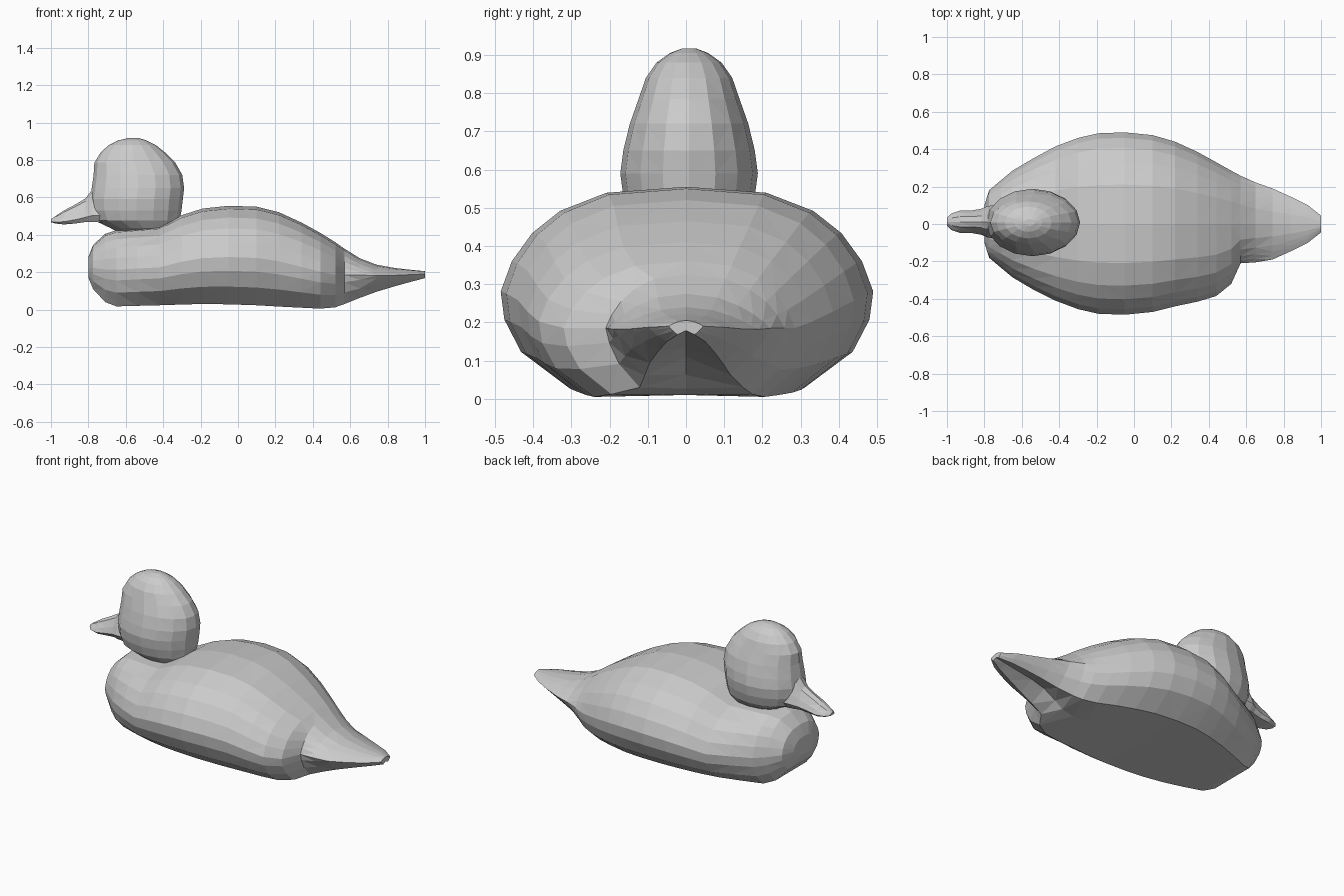
import bpy, bmesh, math

grey = bpy.data.materials.new("carved grey")
grey.diffuse_color = (0.6, 0.6, 0.6, 1)


def loft(name, rings):
    """Skin a list of equal-length closed rings and cap both ends."""
    bm = bmesh.new()
    vr = [[bm.verts.new(p) for p in ring] for ring in rings]
    n = len(rings[0])
    for a, b in zip(vr, vr[1:]):
        for i in range(n):
            j = (i + 1) % n
            bm.faces.new((a[i], a[j], b[j], b[i]))
    bm.faces.new(vr[0][::-1])
    bm.faces.new(vr[-1])
    bmesh.ops.recalc_face_normals(bm, faces=bm.faces)
    # uneven triangles give the hand-carved facets
    bmesh.ops.triangulate(bm, faces=[f for f in bm.faces if len(f.verts) == 4],
                          quad_method='SHORT_EDGE')
    mesh = bpy.data.meshes.new(name)
    bm.to_mesh(mesh)
    bm.free()
    mesh.materials.append(grey)
    obj = bpy.data.objects.new(name, mesh)
    bpy.context.collection.objects.link(obj)
    return obj


# Half sections, bottom centre to top centre: (share of width, share of height)
HULL = [(0, 0), (.63, 0), (.89, .18), (.98, .34), (1, .48),
        (.94, .63), (.83, .77), (.68, .88), (.43, .97), (0, 1)]
TAIL = [(0, .28), (.5, 0), (.75, .25), (.92, .48), (1, .6),
        (.9, .67), (.78, .75), (.6, .85), (.35, .95), (0, 1)]

# Body stations: x, left width, right width, bottom, top, tail blend
STATIONS = [
    (-.80, .10, .10, .17, .28, 0), (-.775, .18, .18, .11, .345, 0),
    (-.71, .235, .235, .04, .405, 0), (-.65, .285, .285, .017, .425, 0),
    (-.54, .35, .35, .02, .435, 0), (-.42, .415, .41, .023, .445, 0),
    (-.30, .46, .455, .027, .505, 0), (-.19, .485, .48, .03, .54, 0),
    (-.05, .49, .485, .028, .555, 0), (.10, .475, .47, .023, .55, 0),
    (.22, .44, .44, .016, .52, 0), (.34, .385, .415, .01, .465, 0),
    (.44, .33, .385, .005, .41, .05), (.52, .285, .32, .012, .36, .15),
    (.57, .258, .21, .03, .325, .4), (.65, .222, .205, .062, .275, .8),
    (.74, .19, .19, .095, .24, 1), (.84, .145, .145, .125, .222, 1),
    (.93, .10, .10, .15, .212, 1), (1.0, .045, .045, .168, .205, 1)]


def body_ring(x, left, right, low, high, t):
    half = [(a + (c - a) * t, low + (high - low) * (b + (d - b) * t))
            for (a, b), (c, d) in zip(HULL, TAIL)]
    return ([(x, -right * w, z) for w, z in half]
            + [(x, left * w, z) for w, z in half[-2:0:-1]])


loft("body", [body_ring(*s) for s in STATIONS])

# Head and neck: height, front x, back x, half width
HEAD = [(.40, -.62, -.38, .06), (.435, -.68, -.33, .12), (.475, -.765, -.312, .155),
        (.53, -.785, -.302, .172), (.59, -.79, -.295, .18), (.65, -.782, -.288, .172),
        (.72, -.772, -.298, .155), (.785, -.768, -.335, .132), (.84, -.735, -.39, .113),
        (.88, -.69, -.44, .085), (.905, -.64, -.49, .05), (.917, -.585, -.53, .018)]


def head_ring(z, front, back, w):
    cx, rx, n = (front + back) / 2, (back - front) / 2, 16
    return [(cx + rx * math.cos(k * math.tau / n), .008 + w * math.sin(k * math.tau / n), z)
            for k in range(n)]


loft("head", [head_ring(*h) for h in HEAD])

# Bill: x, half width, bottom, top
BILL = [(-.70, .09, .465, .66), (-.78, .085, .468, .64), (-.815, .07, .468, .595),
        (-.87, .06, .46, .562), (-.93, .06, .455, .53), (-.975, .045, .46, .50),
        (-1.0, .02, .467, .483)]
BILL_SECTION = [(0, 0), (.7, 0), (1, .2), (.8, .5), (.45, .88), (0, 1),
                (-.45, .88), (-.8, .5), (-1, .2), (-.7, 0)]
loft("bill", [[(x, .012 + w * a, lo + (hi - lo) * b) for a, b in BILL_SECTION]
              for x, w, lo, hi in BILL])
